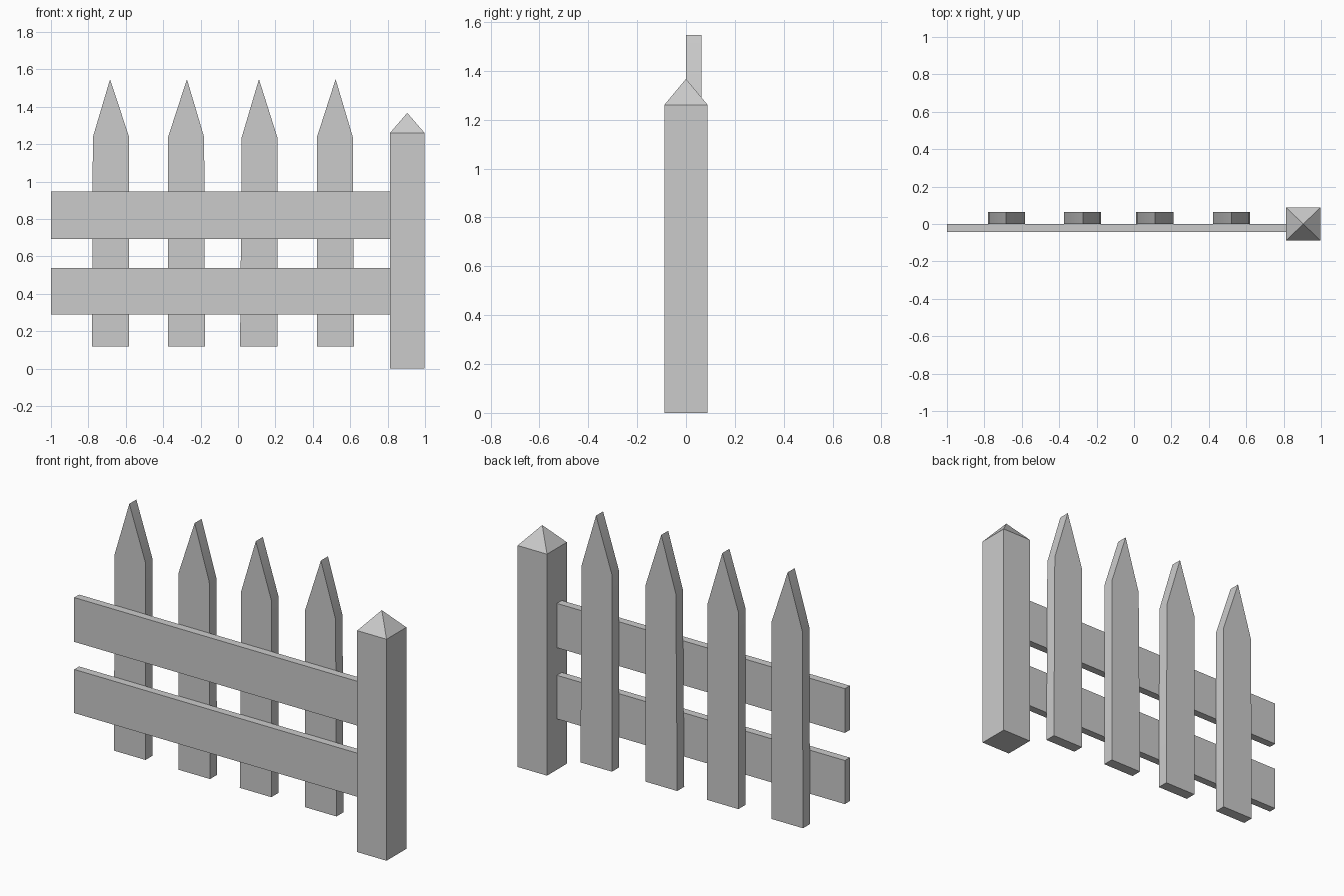
import bpy, bmesh

if "Cube" in bpy.data.objects:
    bpy.data.objects.remove(bpy.data.objects["Cube"])


def finish(bm, name):
    bmesh.ops.recalc_face_normals(bm, faces=bm.faces)
    mesh = bpy.data.meshes.new(name)
    bm.to_mesh(mesh)
    bm.free()
    obj = bpy.data.objects.new(name, mesh)
    bpy.context.collection.objects.link(obj)
    return obj


def extruded_profile(name, points, y0, y1):
    """Extrude an (x, z) outline from y0 to y1."""
    bm = bmesh.new()
    face = bm.faces.new([bm.verts.new((x, y0, z)) for x, z in points])
    result = bmesh.ops.extrude_face_region(bm, geom=[face])
    moved = [g for g in result["geom"] if isinstance(g, bmesh.types.BMVert)]
    bmesh.ops.translate(bm, verts=moved, vec=(0, y1 - y0, 0))
    return finish(bm, name)


# Square post with pyramid cap
POST_X, HALF = 0.905, 0.0925
bm = bmesh.new()
corners = [(POST_X + sx * HALF, sy * 0.089) for sx, sy in ((-1, -1), (1, -1), (1, 1), (-1, 1))]
low = [bm.verts.new((x, y, 0)) for x, y in corners]
high = [bm.verts.new((x, y, 1.26)) for x, y in corners]
tip = bm.verts.new((POST_X, 0, 1.367))
bm.faces.new(low)
for i in range(4):
    j = (i + 1) % 4
    bm.faces.new((low[i], low[j], high[j], high[i]))
    bm.faces.new((high[i], high[j], tip))
finish(bm, "post")

# Two horizontal rails butting against the post
for name, z0, z1 in (("lower_rail", 0.289, 0.537), ("upper_rail", 0.694, 0.946)):
    left, right = -1.0, POST_X - HALF
    extruded_profile(name, [(left, z0), (right, z0), (right, z1), (left, z1)], -0.044, 0)

# Pointed pickets, slightly irregular: bottom left/right, shoulder left/right, tip
pickets = [
    (-0.781, -0.582, -0.776, -0.582, -0.684),
    (-0.374, -0.176, -0.374, -0.181, -0.273),
    (0.011, 0.210, 0.020, 0.210, 0.112),
    (0.422, 0.620, 0.422, 0.614, 0.522),
]
for i, (bl, br, sl, sr, apex) in enumerate(pickets, 1):
    outline = [(bl, 0.117), (br, 0.117), (sr, 1.237), (apex, 1.547), (sl, 1.237)]
    picket = extruded_profile(f"picket_{i}", outline, 0, 0.063)
    # Soft shoulder bend, sharp everywhere else
    bpy.ops.object.select_all(action="DESELECT")
    picket.select_set(True)
    bpy.context.view_layer.objects.active = picket
    bpy.ops.object.shade_smooth_by_angle()
